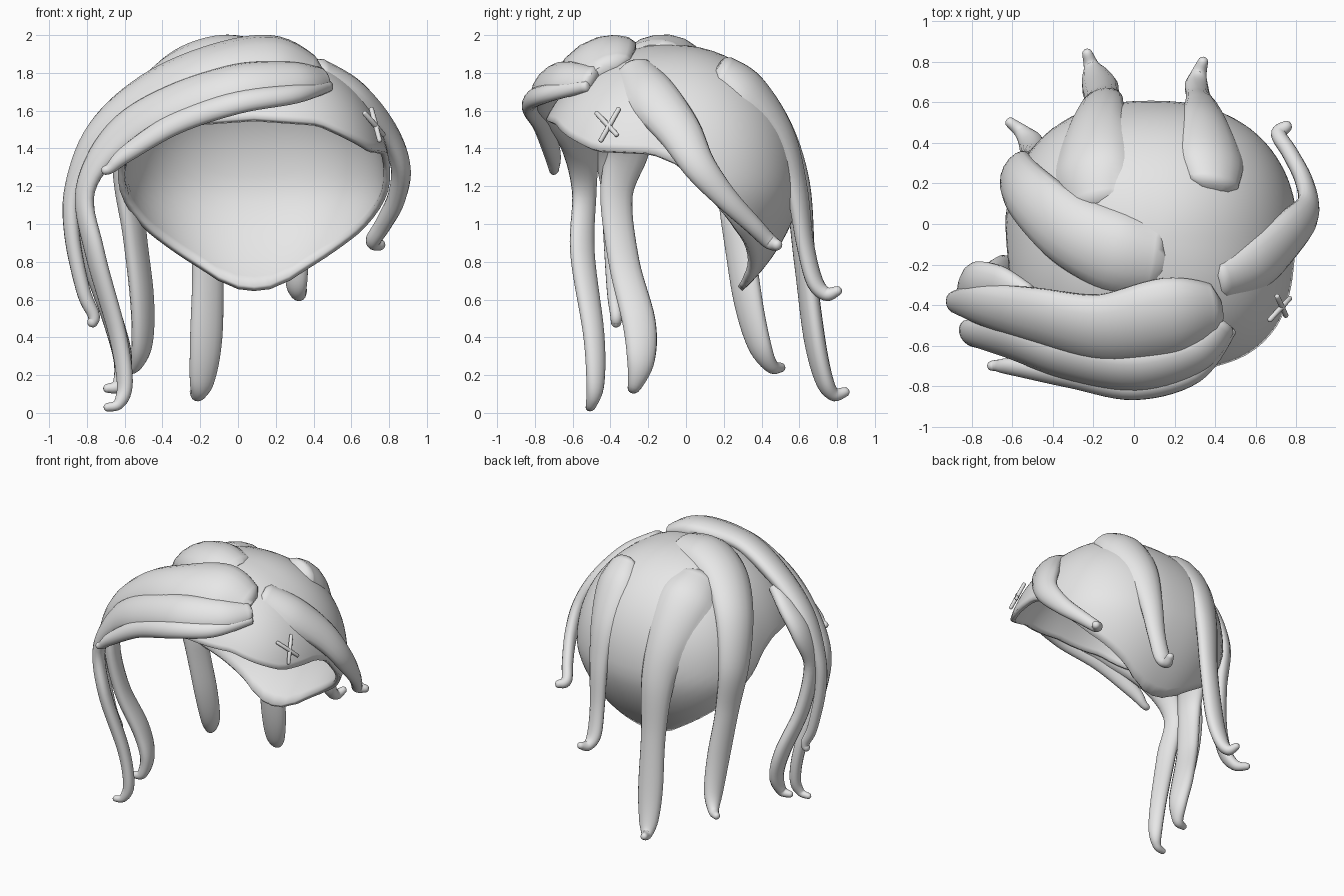
import bpy, bmesh, math
from mathutils import Vector

if "Cube" in bpy.data.objects:
    bpy.data.objects.remove(bpy.data.objects["Cube"])

hair = bpy.data.materials.new("pale grey")
hair.diffuse_color = (0.8, 0.8, 0.8, 1)
hair.use_nodes = True
hair.node_tree.nodes["Principled BSDF"].inputs["Base Color"].default_value = hair.diffuse_color
CX, CY, CZ = 0.085, -0.08, 1.2
RX, RBACK, RFRONT = 0.725, 0.69, 0.74
CENTRE = Vector((CX, CY, CZ))


def finish(bm, name, angle=40):
    bmesh.ops.recalc_face_normals(bm, faces=bm.faces)
    me = bpy.data.meshes.new(name)
    bm.to_mesh(me)
    bm.free()
    me.materials.append(hair)
    ob = bpy.data.objects.new(name, me)
    bpy.context.collection.objects.link(ob)
    bpy.ops.object.select_all(action='DESELECT')
    bpy.context.view_layer.objects.active = ob
    ob.select_set(True)
    bpy.ops.object.shade_smooth_by_angle(angle=math.radians(angle))
    return ob


def spline(pts, t):
    # Catmull-Rom through points of any dimension
    i = min(int(t), len(pts) - 2)
    u = t - i
    p = [pts[max(0, min(len(pts) - 1, i + k))] for k in (-1, 0, 1, 2)]
    return [0.5 * (2 * b + (c - a) * u + (2 * a - 5 * b + 4 * c - d) * u * u
                   + (3 * b - a - 3 * c + d) * u ** 3) for a, b, c, d in zip(*p)]


def vertical(dz):
    # exponent and radius of the skull's vertical profile
    return (2.1, 0.75) if dz > 0 else (1.6, 0.75)


def level(q):
    # 1 on the skull surface, below 1 inside it; q is relative to the centre
    e, ry = (2.3, RBACK) if q.y > 0 else (2.5, RFRONT)
    k, rz = vertical(q.z)
    h = (abs(q.x / RX) ** e + abs(q.y / ry) ** e) ** (1 / e)
    return (h ** k + abs(q.z / rz) ** k) ** (1 / k)


def dome(az, z):
    # skull surface point at a height, azimuth measured from the back
    c = math.cos(az)
    d = Vector((RX * math.sin(az), (RBACK if c > 0 else RFRONT) * c, 0))
    k, rz = vertical(z - CZ)
    h = max(0, 1 - abs((z - CZ) / rz) ** k) ** (1 / k)
    return Vector((CX, CY, z)) + d * (h / level(d))


# skull cap: open dome whose rim drops low at the back and rises over the face
RIM = [(0, .645), (12, .655), (24, .70), (40, .82), (57, .96), (67, 1.07), (78, 1.2),
       (86, 1.31), (98, 1.375), (122, 1.39), (136, 1.46), (150, 1.535), (180, 1.56)]


def rim_z(deg):
    deg = min(deg % 360, 360 - deg % 360)
    for (a, z0), (b, z1) in zip(RIM, RIM[1:]):
        if deg <= b:
            return z0 + (z1 - z0) * (deg - a) / (b - a)
    return RIM[-1][1]


bm = bmesh.new()
N, M = 90, 24
top = bm.verts.new((CX, CY, CZ + 0.75))
rows = []
for j in range(1, M + 1):
    row = []
    for i in range(N):
        deg = i * 360 / N
        pmax = math.acos((rim_z(deg) - CZ) / 0.75)
        row.append(bm.verts.new(dome(math.radians(deg), CZ + 0.75 * math.cos(pmax * j / M))))
    rows.append(row)
for i in range(N):
    k = (i + 1) % N
    bm.faces.new((top, rows[0][i], rows[0][k]))
    for a, b in zip(rows, rows[1:]):
        bm.faces.new((a[i], b[i], b[k], a[k]))
cap = finish(bm, "skull_cap")
mod = cap.modifiers.new("thickness", 'SOLIDIFY')
mod.thickness = 0.035
mod.offset = -1


def keep_outside(p):
    # stop locks showing through the inside of the cap
    q = p - CENTRE
    f = level(q)
    az = math.degrees(math.atan2(q.x / RX, q.y / (RBACK if q.y > 0 else RFRONT)))
    if 0.6 < f < 0.98 and p.z > rim_z(az):
        return CENTRE + q * (0.98 / f)
    return p


def lock(name, pts, steps=7, sides=16):
    # tapered lock of hair: points are x, y, z, half width
    bm = bmesh.new()
    n = (len(pts) - 1) * steps
    samples = [spline(pts, i / steps) for i in range(n + 1)]
    P = [Vector(s[:3]) for s in samples]
    W = [max(0.015, s[3]) for s in samples]
    t0, t1 = (P[0] - P[1]).normalized(), (P[-1] - P[-2]).normalized()
    rings = [(P[0] + t0 * W[0] * .25, W[0] * .55)] + list(zip(P, W))
    rings += [(P[-1] + t1 * W[-1] * f, W[-1] * math.sqrt(1 - f * f)) for f in (.4, .7, .93)]
    loops, prev = [], None
    for i, (p, w) in enumerate(rings):
        tan = (rings[min(i + 1, len(rings) - 1)][0] - rings[max(i - 1, 0)][0]).normalized()
        out = (p - Vector((CX, CY, min(p.z, CZ)))).normalized()
        if prev and abs(out.dot(tan)) > 0.6:
            out = prev
        out = (out - tan * out.dot(tan)).normalized()
        prev = out
        side = tan.cross(out)
        th = min(w, 0.025 + 0.3 * w)
        loop = []
        for k in range(sides):
            a = 2 * math.pi * k / sides
            s = w * math.cos(a)
            v = p + side * s + out * (th * math.sin(a) - 0.7 * s * s)
            loop.append(bm.verts.new(keep_outside(v)))
        loops.append(loop)
    for a, b in zip(loops, loops[1:]):
        for k in range(sides):
            m = (k + 1) % sides
            bm.faces.new((a[k], a[m], b[m], b[k]))
    bm.faces.new(loops[0])
    bm.faces.new(loops[-1])
    return finish(bm, name, 60)


# sweeping fringe, three layers
lock("fringe_upper", [(.38, -.45, 1.80, .17), (.18, -.49, 1.87, .24), (-.15, -.54, 1.82, .21),
     (-.48, -.47, 1.69, .17), (-.74, -.41, 1.48, .12), (-.87, -.39, 1.2, .065),
     (-.88, -.39, .95, .05), (-.82, -.38, .65, .04), (-.765, -.37, .52, .032),
     (-.77, -.37, .48, .028)])
lock("fringe_middle", [(.44, -.50, 1.77, .08), (.30, -.65, 1.77, .12), (0, -.73, 1.74, .14),
     (-.35, -.67, 1.63, .14), (-.64, -.57, 1.46, .12), (-.81, -.54, 1.18, .07),
     (-.76, -.55, .85, .07), (-.64, -.49, .42, .06), (-.60, -.48, .16, .05),
     (-.63, -.50, .05, .03), (-.69, -.51, .03, .022)])
lock("fringe_lower", [(.48, -.52, 1.73, .03), (.30, -.74, 1.69, .055), (0, -.82, 1.645, .065),
     (-.32, -.76, 1.54, .065), (-.58, -.71, 1.38, .05), (-.67, -.70, 1.30, .03),
     (-.70, -.70, 1.285, .025)])

# locks falling down the left side
lock("left_side_lock", [(-.52, -.37, 1.65, .08), (-.66, -.32, 1.55, .12), (-.78, -.31, 1.40, .12),
     (-.82, -.37, 1.15, .09), (-.77, -.33, .80, .085), (-.66, -.25, .48, .09),
     (-.61, -.24, .28, .075), (-.63, -.27, .15, .04), (-.69, -.285, .13, .024)])
lock("left_back_lock", [(.10, -.18, 1.90, .17), (-.10, -.14, 1.915, .20), (-.33, -.03, 1.83, .18),
     (-.52, .14, 1.62, .15), (-.59, .25, 1.30, .12), (-.55, .28, .95, .09),
     (-.51, .33, .60, .085), (-.51, .39, .36, .07), (-.55, .45, .25, .04),
     (-.61, .50, .24, .026)])

# locks falling down the back
lock("back_left_lock", [(-.20, .12, 1.82, .16), (-.22, .30, 1.73, .20), (-.20, .48, 1.50, .16),
     (-.17, .59, 1.20, .12), (-.16, .63, .80, .09), (-.17, .68, .40, .09),
     (-.19, .73, .18, .07), (-.21, .78, .10, .04), (-.23, .84, .11, .026)])
lock("back_right_lock", [(.40, .20, 1.82, .13), (.39, .34, 1.71, .17), (.36, .50, 1.48, .13),
     (.34, .585, 1.20, .09), (.32, .63, .90, .065), (.31, .68, .70, .06),
     (.32, .74, .63, .04), (.34, .80, .645, .026)])

# lock over the right side
lock("right_side_lock", [(.43, -.28, 1.82, .10), (.62, -.19, 1.69, .14), (.78, -.04, 1.50, .12),
     (.86, .07, 1.31, .09), (.84, .21, 1.14, .065), (.77, .35, 1.00, .05),
     (.715, .44, .91, .042), (.75, .48, .89, .03)])

# crossed hair pins on the right temple
for name, (ya, za), (yb, zb) in (("pin_a", (-.47, 1.58), (-.37, 1.47)),
                                 ("pin_b", (-.36, 1.60), (-.45, 1.44))):
    ends = []
    for y, z in ((ya, za), (yb, zb)):
        az = min((math.radians(90 + d / 4) for d in range(320)),
                 key=lambda a: abs(dome(a, z).y - y))
        ends.append(dome(az, z) + Vector((0.03, 0, 0.005)))
    d = ends[1] - ends[0]
    bm = bmesh.new()
    bmesh.ops.create_uvsphere(bm, u_segments=10, v_segments=8, radius=0.014)
    for v in bm.verts:
        v.co.z += math.copysign(d.length / 2, v.co.z) if abs(v.co.z) > 1e-5 else 0
    rot = d.to_track_quat('Z', 'Y')
    for v in bm.verts:
        v.co = rot @ v.co + (ends[0] + ends[1]) / 2
    finish(bm, name, 60)
